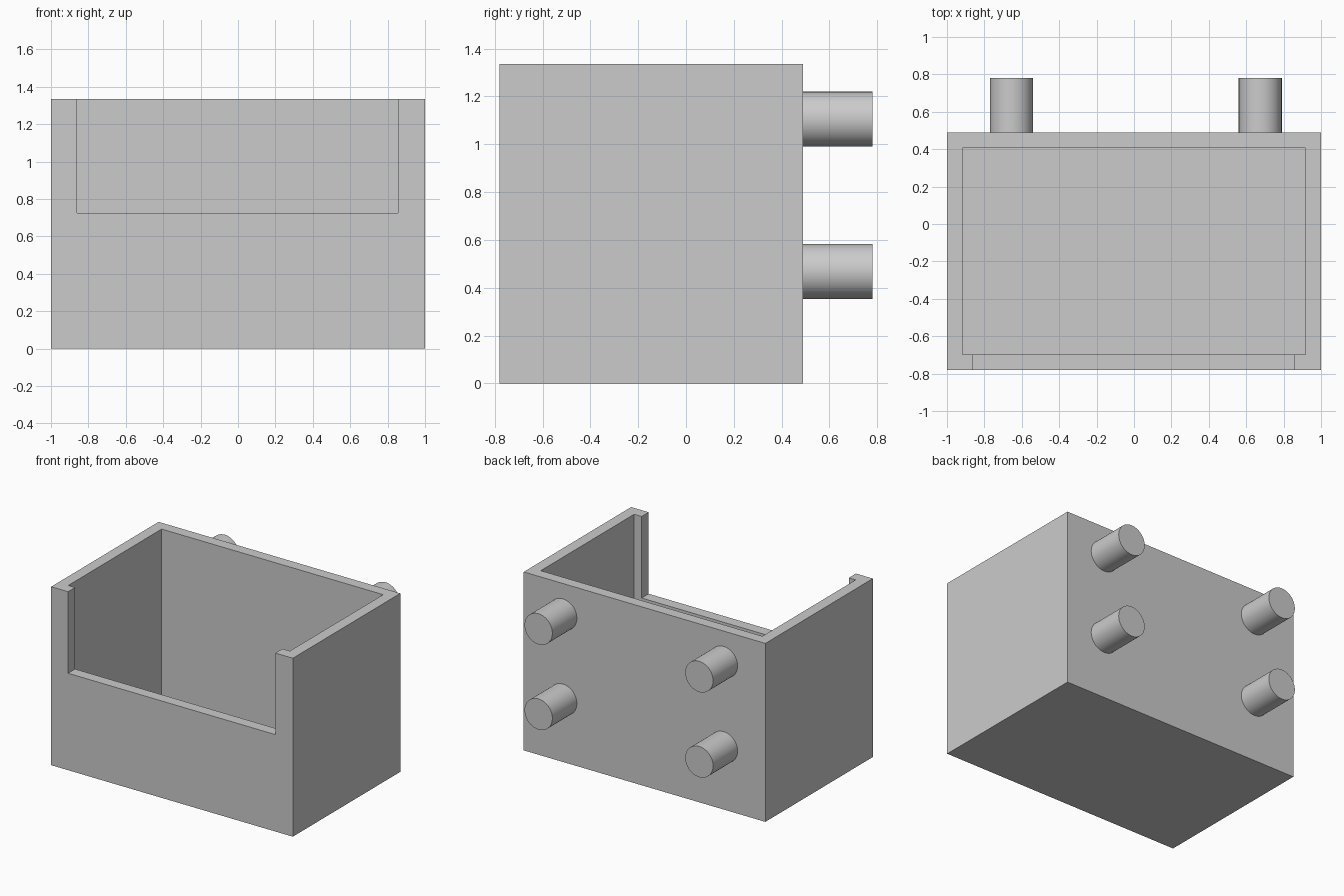
import bpy
from mathutils import Vector

cube = bpy.data.objects.get("Cube")
if cube:
    bpy.data.objects.remove(cube, do_unlink=True)

grey = bpy.data.materials.new("plain_grey")
grey.use_nodes = True
GREY = (0.6, 0.6, 0.6, 1)
grey.diffuse_color = GREY
grey.node_tree.nodes["Principled BSDF"].inputs["Base Color"].default_value = GREY

WIDTH, FRONT, BACK, HEIGHT = 1.0, -0.78, 0.49, 1.335
WALL = 0.083
PEG_RADIUS, PEG_END = 0.115, 0.78


def box(name, low, high):
    low, high = Vector(low), Vector(high)
    bpy.ops.mesh.primitive_cube_add(size=1, location=(low + high) / 2)
    ob = bpy.context.object
    ob.name = name
    ob.scale = high - low
    bpy.ops.object.transform_apply(location=True, scale=True)
    ob.data.materials.append(grey)
    return ob


def cut(target, cutter):
    cutter.hide_render = True
    mod = target.modifiers.new(cutter.name, "BOOLEAN")
    mod.operation = "DIFFERENCE"
    mod.solver = "EXACT"
    mod.object = cutter
    bpy.context.view_layer.objects.active = target
    bpy.ops.object.modifier_apply(modifier=mod.name)
    bpy.data.objects.remove(cutter, do_unlink=True)


# Open-topped bin with a hollow and a front opening
bin_body = box("bin_body", (-WIDTH, FRONT, 0), (WIDTH, BACK, HEIGHT))
cut(bin_body, box("hollow", (-WIDTH + WALL, FRONT + WALL, WALL),
                  (WIDTH - WALL, BACK - WALL, HEIGHT + 0.2)))
cut(bin_body, box("front_opening", (-0.86, FRONT - 0.2, 0.725),
                  (0.855, FRONT + WALL + 0.1, HEIGHT + 0.2)))

# Four round mounting pegs on the back
for side, x in (("right", -0.655), ("left", 0.675)):
    for level, z in (("lower", 0.468), ("upper", 1.105)):
        bpy.ops.mesh.primitive_cylinder_add(
            vertices=64, radius=PEG_RADIUS, depth=PEG_END - BACK,
            location=(x, (PEG_END + BACK) / 2, z), rotation=(1.5708, 0, 0))
        peg = bpy.context.object
        peg.name = f"{level}_{side}_peg"
        peg.data.materials.append(grey)
        bpy.ops.object.shade_smooth_by_angle()
